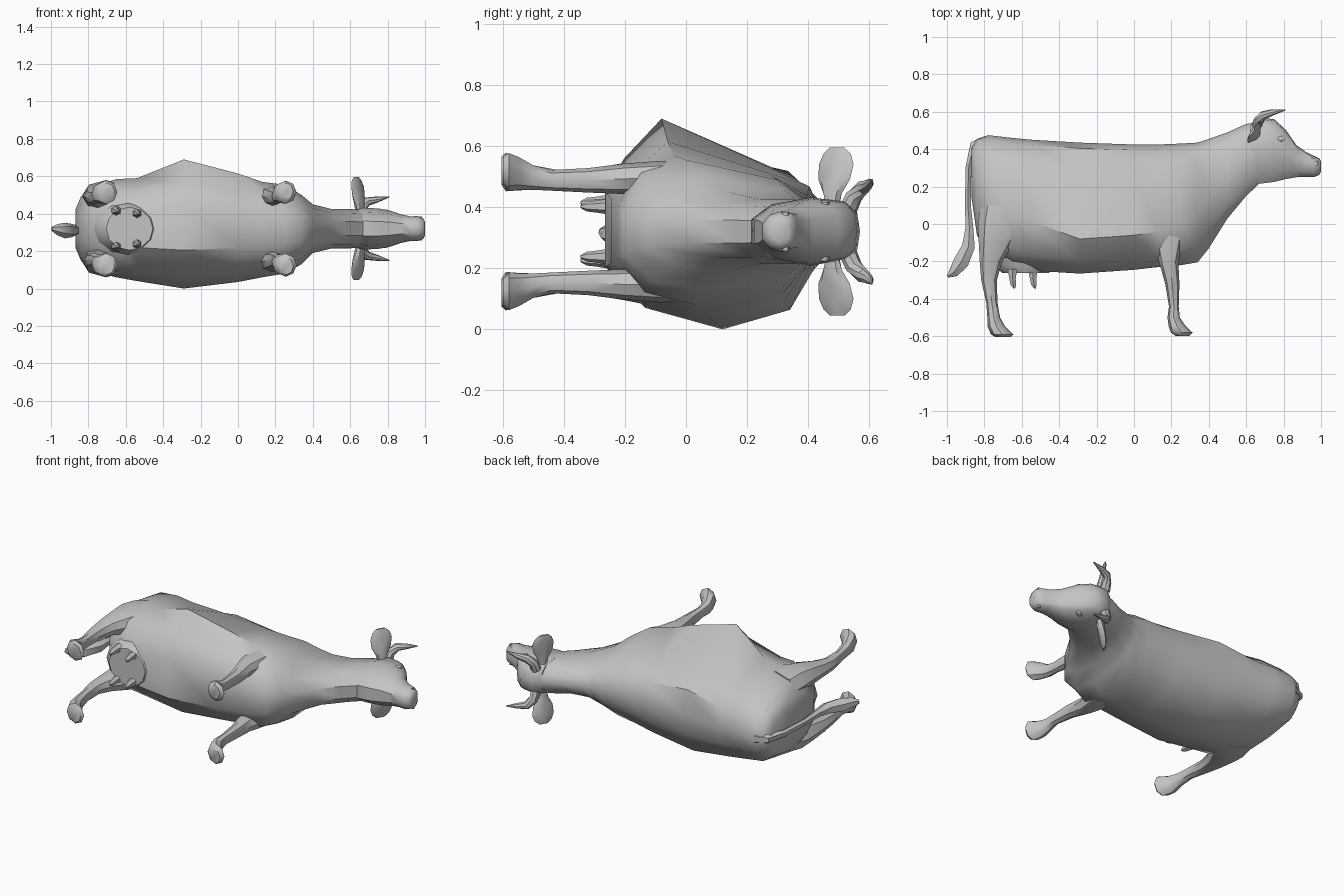
import bpy, bmesh, math
from mathutils import Vector

if "Cube" in bpy.data.objects:
    bpy.data.objects.remove(bpy.data.objects["Cube"], do_unlink=True)

MID = 0.32  # height of the animal's symmetry plane, as it lies on its side

hide = bpy.data.materials.new("grey_hide")
hide.use_nodes = True
hide.diffuse_color = (0.55, 0.55, 0.55, 1)
bsdf = hide.node_tree.nodes["Principled BSDF"]
bsdf.inputs["Base Color"].default_value = (0.55, 0.55, 0.55, 1)
bsdf.inputs["Roughness"].default_value = 0.8


def loft(name, rings, mirror=False):
    """Skin a list of equal-length rings and cap both ends."""
    bm = bmesh.new()
    loops = []
    for ring in rings:
        loops.append([bm.verts.new((p[0], p[1], 2 * MID - p[2] if mirror else p[2]))
                      for p in ring])
    n = len(rings[0])
    for a, b in zip(loops, loops[1:]):
        for i in range(n):
            j = (i + 1) % n
            bm.faces.new((a[i], a[j], b[j], b[i]))
    bm.faces.new(loops[0])
    bm.faces.new(loops[-1])
    bmesh.ops.recalc_face_normals(bm, faces=bm.faces)
    mesh = bpy.data.meshes.new(name)
    bm.to_mesh(mesh)
    bm.free()
    mesh.materials.append(hide)
    obj = bpy.data.objects.new(name, mesh)
    bpy.context.collection.objects.link(obj)
    bpy.ops.object.select_all(action='DESELECT')
    obj.select_set(True)
    bpy.context.view_layer.objects.active = obj
    bpy.ops.object.shade_smooth_by_angle(angle=math.radians(42))


def tube_rings(sections, ref=(0, 0, 1), axis=None, n=8):
    """Elliptical rings; section = x, y, z, radius along ref, radius across."""
    pts = [Vector(s[:3]) for s in sections]
    rings = []
    for i, s in enumerate(sections):
        t = Vector(axis) if axis else pts[min(i + 1, len(pts) - 1)] - pts[max(i - 1, 0)]
        t.normalize()
        u = Vector(ref)
        u = (u - t * u.dot(t)).normalized()
        v = t.cross(u)
        rings.append([pts[i] + u * s[3] * math.cos(k * math.tau / n)
                      + v * s[4] * math.sin(k * math.tau / n) for k in range(n)])
    return rings


def pair(name, sections, **kw):
    """Build a part on both flanks; one lies above the other."""
    rings = tube_rings(sections, **kw)
    loft("upper_" + name, rings)
    loft("lower_" + name, rings, mirror=True)


def half_section(x, top, bot, mid, width, crown, full, low):
    return [(x, top - 0.06 * (top - mid), MID + crown * width),
            (x, top + 0.3 * (mid - top), MID + full * width),
            (x, mid, MID + width),
            (x, mid + 0.66 * (bot - mid), MID + low * width),
            (x, bot, MID + 0.36 * width)]


def barrel_ring(x, top, bot, mid_hi, mid_lo, z_hi, z_lo, full, low, crown=0.4):
    """Closed outline with a spine point and separately shaped flanks."""
    return ([(x, top, MID)]
            + half_section(x, top, bot, mid_hi, z_hi - MID, crown, full, low)
            + half_section(x, top, bot, mid_lo, z_lo - MID, crown, 0.8, max(low, 0.78))[::-1])


# Trunk and neck: x, back, belly, widest line on each flank, flank heights, fullness
trunk = [
    (-0.87, 0.41, 0.15, 0.28, 0.28, 0.42, 0.22, 0.85, 0.7),
    (-0.84, 0.455, -0.06, 0.18, 0.18, 0.49, 0.15, 0.82, 0.75),
    (-0.78, 0.475, -0.15, 0.08, 0.08, 0.54, 0.09, 0.8, 0.78),
    (-0.65, 0.46, -0.22, 0.04, 0.08, 0.585, 0.06, 0.75, 0.82),
    (-0.54, 0.45, -0.25, 0.01, 0.10, 0.59, 0.04, 0.72, 0.75),
    (-0.29, 0.435, -0.265, -0.08, 0.12, 0.69, 0.0, 0.56, 0.65),
    (0.00, 0.425, -0.245, -0.06, 0.08, 0.615, 0.035, 0.64, 0.7),
    (0.13, 0.425, -0.23, -0.04, 0.05, 0.57, 0.06, 0.72, 0.8),
    (0.25, 0.43, -0.22, 0.0, 0.03, 0.555, 0.08, 0.72, 0.82),
    (0.34, 0.435, -0.205, 0.06, 0.06, 0.50, 0.13, 0.76, 0.84),
    (0.40, 0.455, -0.13, 0.14, 0.14, 0.45, 0.19, 0.8, 0.84),
    (0.50, 0.49, 0.03, 0.24, 0.24, 0.425, 0.215, 0.82, 0.8),
    (0.60, 0.535, 0.15, 0.35, 0.35, 0.425, 0.215, 0.84, 0.8),
    (0.68, 0.545, 0.225, 0.40, 0.40, 0.42, 0.22, 0.84, 0.8),
]
loft("trunk_and_neck", [barrel_ring(*s) for s in trunk])

# Head: x, forehead line, jaw line, half width
head = [
    (0.62, 0.535, 0.24, 0.10), (0.67, 0.57, 0.215, 0.112),
    (0.75, 0.56, 0.225, 0.108), (0.81, 0.505, 0.24, 0.098),
    (0.87, 0.42, 0.25, 0.077), (0.92, 0.385, 0.25, 0.066),
    (0.96, 0.365, 0.25, 0.067), (0.99, 0.352, 0.262, 0.055), (1.0, 0.335, 0.28, 0.035),
]
loft("head", [barrel_ring(x, t, b, b + 0.55 * (t - b), b + 0.55 * (t - b),
                          MID + w, MID - w, 0.87, 0.8, 0.55) for x, t, b, w in head])

# Legs with hooves
pair("front_leg", [
    (0.19, 0.03, 0.485, 0.06, 0.10), (0.185, -0.08, 0.495, 0.057, 0.082),
    (0.185, -0.20, 0.493, 0.05, 0.052), (0.205, -0.32, 0.488, 0.04, 0.038),
    (0.213, -0.44, 0.488, 0.034, 0.026), (0.212, -0.50, 0.497, 0.04, 0.033),
    (0.23, -0.545, 0.51, 0.053, 0.045), (0.255, -0.58, 0.515, 0.062, 0.058),
    (0.26, -0.6, 0.52, 0.045, 0.035)], axis=(0, -1, 0))
pair("rear_leg", [
    (-0.69, 0.10, 0.48, 0.09, 0.13), (-0.705, 0.0, 0.495, 0.085, 0.13),
    (-0.735, -0.10, 0.495, 0.07, 0.095), (-0.765, -0.20, 0.493, 0.052, 0.06),
    (-0.775, -0.30, 0.488, 0.04, 0.042), (-0.76, -0.42, 0.488, 0.034, 0.03),
    (-0.75, -0.50, 0.497, 0.04, 0.034), (-0.735, -0.55, 0.51, 0.055, 0.047),
    (-0.705, -0.59, 0.515, 0.063, 0.06), (-0.70, -0.605, 0.52, 0.045, 0.04)],
    axis=(0, -1, 0))

# Ears and horns
pair("ear", [
    (0.65, 0.48, 0.40, 0.022, 0.022), (0.65, 0.48, 0.445, 0.035, 0.024),
    (0.645, 0.485, 0.49, 0.06, 0.018), (0.64, 0.492, 0.54, 0.066, 0.014),
    (0.635, 0.495, 0.575, 0.052, 0.01), (0.632, 0.495, 0.595, 0.028, 0.006)],
    ref=(0.6, 1, 0), axis=(0, 0, 1))
pair("horn", [
    (0.66, 0.53, 0.39, 0.03, 0.03), (0.665, 0.55, 0.435, 0.028, 0.028),
    (0.69, 0.58, 0.465, 0.024, 0.024), (0.74, 0.597, 0.475, 0.017, 0.017),
    (0.81, 0.61, 0.49, 0.003, 0.003)], ref=(0, 1, 0))

# Eyes and nostrils
pair("eye", [(0.785, 0.455, 0.39, 0.024, 0.018), (0.785, 0.455, 0.416, 0.02, 0.014),
             (0.785, 0.455, 0.422, 0.008, 0.006)], ref=(1, 0.3, 0), n=10)
pair("nostril", [(0.975, 0.325, 0.35, 0.016, 0.012), (0.975, 0.325, 0.384, 0.012, 0.009)],
     ref=(0, 1, 0), axis=(0, 0, 1))

# Tail ending in a tuft
loft("tail", tube_rings([
    (-0.79, 0.45, MID, 0.035, 0.025), (-0.855, 0.425, MID, 0.028, 0.025),
    (-0.885, 0.30, 0.315, 0.022, 0.018), (-0.888, 0.10, 0.31, 0.02, 0.018),
    (-0.88, -0.02, 0.31, 0.022, 0.024), (-0.885, -0.12, 0.31, 0.035, 0.04),
    (-0.925, -0.205, 0.31, 0.042, 0.048), (-0.965, -0.26, 0.315, 0.03, 0.03),
    (-0.995, -0.28, 0.32, 0.012, 0.008)], n=6))

# Udder with four teats
loft("udder", tube_rings([
    (-0.59, -0.13, MID, 0.15, 0.19), (-0.585, -0.22, MID, 0.135, 0.165),
    (-0.58, -0.262, MID, 0.115, 0.125)], axis=(0, -1, 0), n=12))
for place, x, z in (("front_teat", -0.54, 0.402), ("rear_teat", -0.65, 0.415)):
    pair(place, [(x, -0.24, z, 0.028, 0.03), (x, -0.29, z, 0.02, 0.02),
                 (x + 0.005, -0.325, z, 0.016, 0.017), (x + 0.01, -0.345, z, 0.005, 0.005)],
         axis=(0, -1, 0), n=6)
